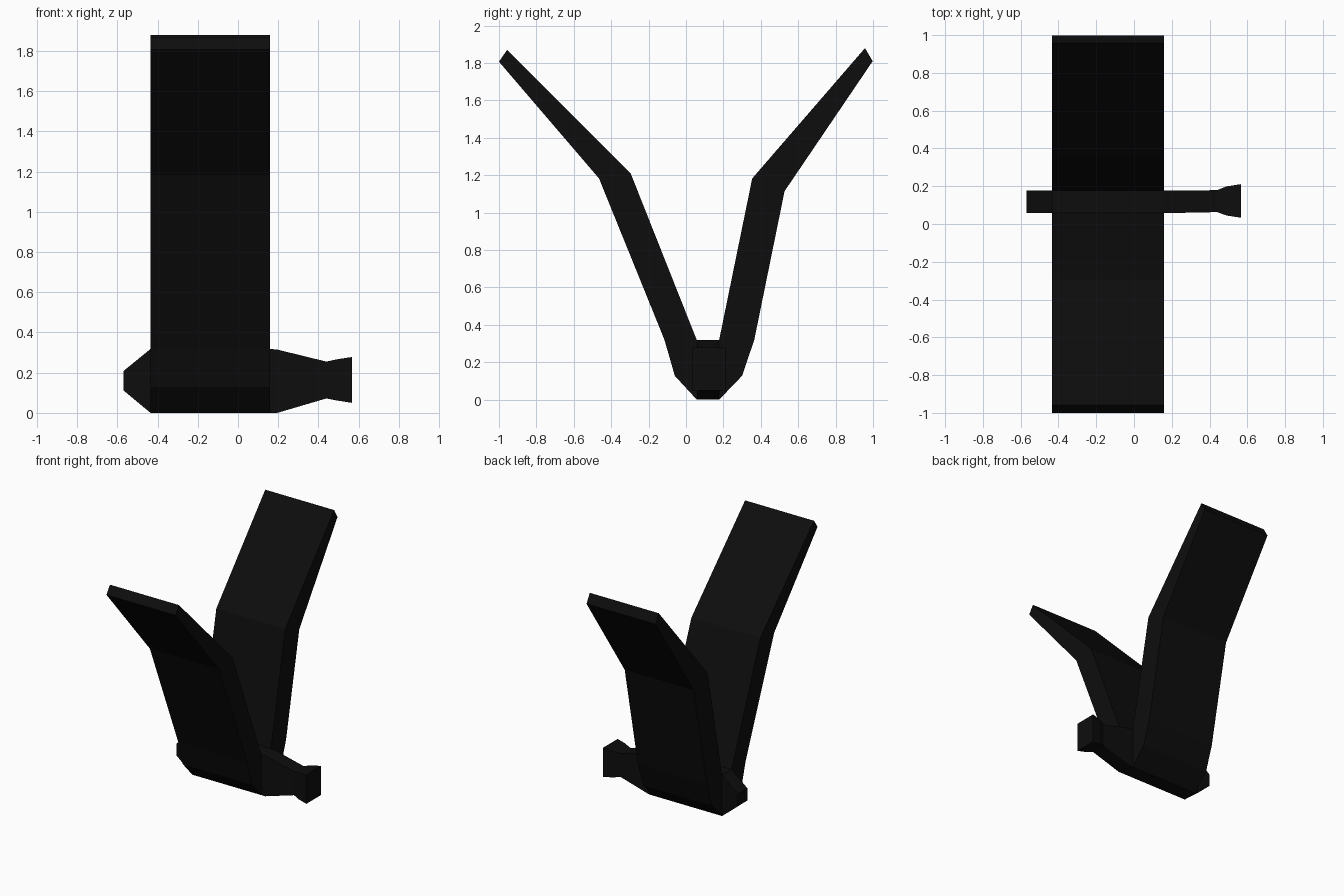
import bpy
import bmesh

cube = bpy.data.objects.get("Cube")
if cube:
    bpy.data.objects.remove(cube, do_unlink=True)

black = bpy.data.materials.new("matte black")
black.use_nodes = True
color = (0.004, 0.004, 0.004, 1)
black.diffuse_color = color
black.node_tree.nodes["Principled BSDF"].inputs["Base Color"].default_value = color


def loft(name, sections, caps):
    """Join matching loops of points into a skin; caps lists the loops to close."""
    bm = bmesh.new()
    loops = [[bm.verts.new(p) for p in s] for s in sections]
    for a, b in zip(loops, loops[1:]):
        for i in range(len(a)):
            j = (i + 1) % len(a)
            bm.faces.new((a[i], a[j], b[j], b[i]))
    for c in caps:
        bm.faces.new(loops[c])
    bmesh.ops.recalc_face_normals(bm, faces=bm.faces)
    mesh = bpy.data.meshes.new(name)
    bm.to_mesh(mesh)
    bm.free()
    mesh.materials.append(black)
    obj = bpy.data.objects.new(name, mesh)
    bpy.context.collection.objects.link(obj)
    return obj


def rect(x, y0, y1, z0, z1):
    return [(x, y0, z0), (x, y1, z0), (x, y1, z1), (x, y0, z1)]


LEFT, RIGHT = 0.16, -0.435
Y0, Y1, TOP = 0.058, 0.177, 0.318

# V-shaped body: two bent blades rising from a narrow base
back_blade = [(Y1, 0), (0.30, 0.128), (0.365, 0.32), (0.527, 1.115),
              (0.998, 1.81), (0.957, 1.88), (0.354, 1.183), (Y1, TOP)]
front_blade = [(Y0, TOP), (-0.295, 1.208), (-0.957, 1.87), (-1.0, 1.807),
               (-0.465, 1.183), (-0.115, 0.32), (-0.06, 0.128), (Y0, 0)]
profile = back_blade + front_blade
loft("blade_body", [[(x, y, z) for y, z in profile] for x in (RIGHT, LEFT)], (0, -1))

# Tapered stub on the right end of the base
loft("pivot_stub", [rect(RIGHT, Y0, Y1, 0, TOP),
                    rect(-0.57, Y0, Y1, 0.112, 0.208)], (-1,))

# Narrowing neck with a flared tip on the left end
loft("flared_neck", [rect(LEFT, Y0, Y1, 0, TOP),
                     rect(0.195, Y0, Y1, 0, 0.315),
                     rect(0.44, 0.063, 0.179, 0.072, 0.255),
                     rect(0.49, 0.045, 0.199, 0.062, 0.266),
                     rect(0.567, 0.033, 0.211, 0.05, 0.278)], (-1,))
